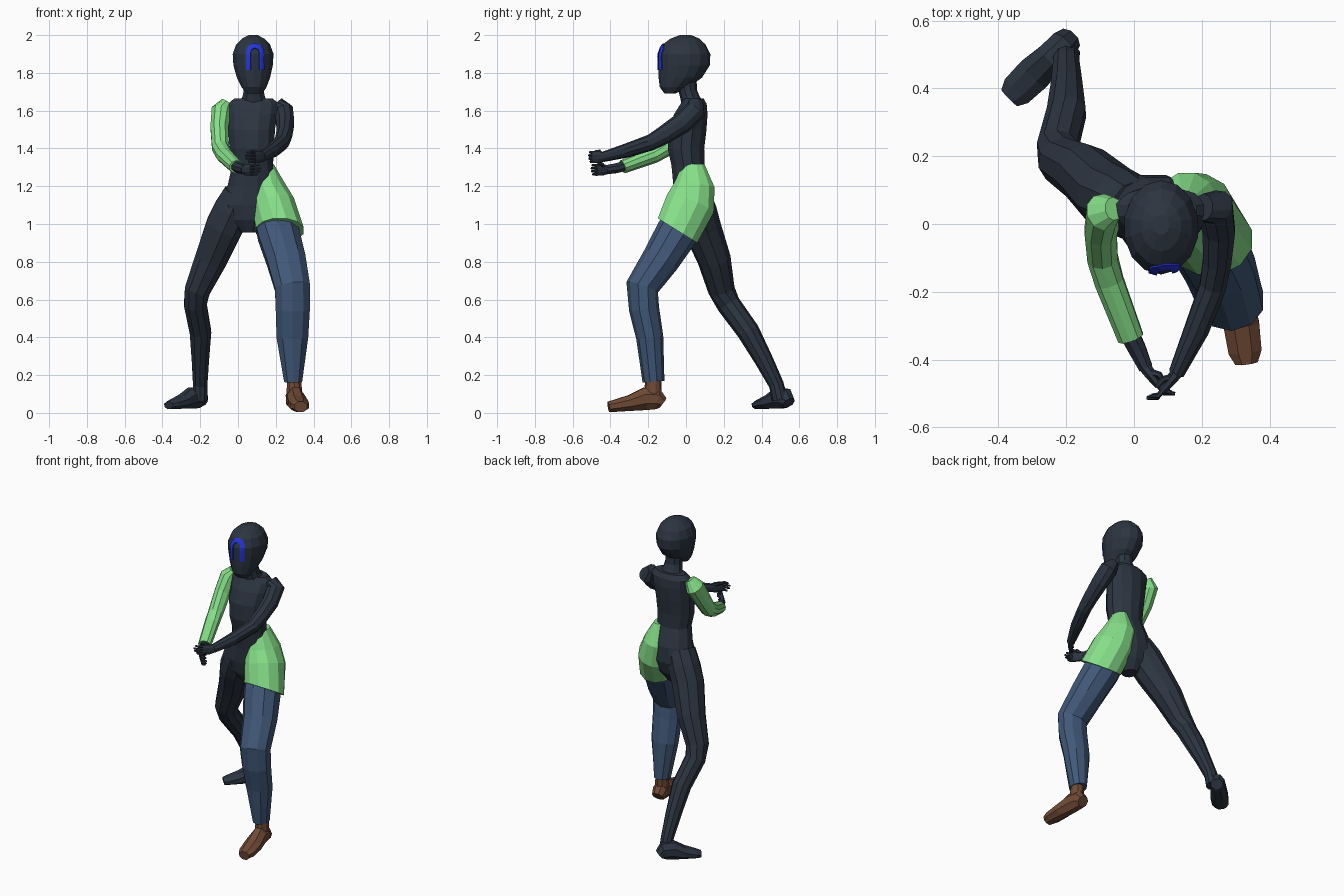
import bpy, bmesh, math
from mathutils import Vector
from mathutils.bvhtree import BVHTree

X, Y, Z = Vector((1, 0, 0)), Vector((0, 1, 0)), Vector((0, 0, 1))


def material(name, rgb):
    m = bpy.data.materials.new(name)
    m.diffuse_color = (*rgb, 1)
    return m


DARK = material("dark navy", (0.025, 0.035, 0.052))
GREEN = material("light green", (0.24, 0.74, 0.25))
BLUE = material("denim blue", (0.052, 0.098, 0.19))
BROWN = material("leather brown", (0.16, 0.068, 0.036))
ROYAL = material("royal blue", (0.018, 0.035, 0.68))


def finish(name, bm, mat):
    bmesh.ops.recalc_face_normals(bm, faces=bm.faces)
    me = bpy.data.meshes.new(name)
    bm.to_mesh(me)
    bm.free()
    me.materials.append(mat)
    ob = bpy.data.objects.new(name, me)
    bpy.context.collection.objects.link(ob)
    return ob


def loft(name, rings, mat, side=X, sides=10, axis=None, end_axis=None):
    """Faceted tube through rings of (x, y, z, radius along side, radius across)."""
    bm = bmesh.new()
    pts = [Vector(r[:3]) for r in rings]
    loops = []
    for i, r in enumerate(rings):
        t = Vector(axis) if axis else pts[min(i + 1, len(pts) - 1)] - pts[max(i - 1, 0)]
        if end_axis and i == len(rings) - 1:
            t = Vector(end_axis)
        t.normalize()
        u = (side - t * side.dot(t)).normalized()
        v = t.cross(u)
        ru, rv = r[3], r[-1]
        loop = []
        for k in range(sides):
            a = 2 * math.pi * (k + 0.5) / sides
            loop.append(bm.verts.new(pts[i] + u * ru * math.cos(a) + v * rv * math.sin(a)))
        loops.append(loop)
    for a, b in zip(loops, loops[1:]):
        for k in range(sides):
            j = (k + 1) % sides
            bm.faces.new((a[k], a[j], b[j], b[k]))
    bm.faces.new(loops[0])
    bm.faces.new(loops[-1])
    return finish(name, bm, mat)


# Head: horizontal rings, chin pushed forward
head = loft("head", [
    (.087, -.085, 1.69, .042, .028), (.085, -.062, 1.725, .068, .077),
    (.082, -.03, 1.775, .09, .115), (.08, -.011, 1.84, .107, .137),
    (.08, -.01, 1.90, .111, .139), (.08, -.01, 1.95, .092, .114),
    (.08, -.006, 1.982, .06, .075), (.08, -.002, 2.0, .024, .03)],
    DARK, sides=14, axis=Z)

# Arch painted on the face: a strip projected onto the head
tree = BVHTree.FromPolygons([v.co for v in head.data.vertices],
                            [p.vertices for p in head.data.polygons])
path = [(-1, 0, 1.815 + .018 * i) for i in range(6)]
path += [(-math.cos(math.pi * i / 8), math.sin(math.pi * i / 8), 1.908) for i in range(9)]
path += [(1, 0, 1.815 + .018 * i) for i in reversed(range(6))]
bm = bmesh.new()
rows = []
for cx, cz, z in path:
    row = []
    for rad in (.022, .034, .047):
        x, zz = .09 + cx * rad, z + cz * rad
        hit = tree.ray_cast(Vector((x, -1, zz)), Y)[0]
        row.append(bm.verts.new(hit - Y * .004))
    rows.append(row)
for a, b in zip(rows, rows[1:]):
    for k in range(2):
        bm.faces.new((a[k], a[k + 1], b[k + 1], b[k]))
mark = finish("face_arch", bm, ROYAL)
solid = mark.modifiers.new("thickness", "SOLIDIFY")
solid.thickness = .006
solid.offset = 0

# Torso and neck
loft("torso", [
    (.06, .03, .955, .045, .05), (.055, .035, 1.02, .11, .09),
    (.055, .04, 1.10, .15, .108), (.07, .035, 1.20, .13, .105),
    (.077, .01, 1.31, .112, .09), (.073, 0, 1.40, .122, .1),
    (.072, .008, 1.50, .128, .104), (.078, .025, 1.58, .135, .092),
    (.08, .04, 1.635, .14, .072), (.083, .04, 1.665, .105, .055)],
    DARK, sides=12, axis=Z)
loft("neck", [(.083, .035, 1.64, .08, .06), (.083, .02, 1.675, .062, .052),
              (.083, .008, 1.71, .055, .05), (.083, 0, 1.80, .055, .055)],
     DARK, axis=Z)

# Tunic panel over the forward hip
loft("tunic", [
    (.15, .04, 1.315, .04, .06), (.155, .043, 1.20, .097, .112),
    (.185, .02, 1.10, .118, .137), (.222, -.045, .965, .13, .127)],
    GREEN, sides=12, end_axis=(0, -.53, -.85))

# Forward leg with trousers and shoe
loft("trouser_leg", [
    (.17, .03, 1.08, .1, .1), (.213, -.05, .95, .115, .112),
    (.255, -.135, .81, .108, .1), (.288, -.232, .665, .098, .088),
    (.29, -.222, .55, .095, .08), (.288, -.192, .4, .088, .072),
    (.292, -.172, .165, .05, .058)], BLUE)
loft("shoe_ankle", [(.297, -.172, .2, .038, .042), (.298, -.175, .13, .042, .045),
                    (.3, -.178, .05, .045, .05)], BROWN, axis=Z)


def foot(name, heel, toe, z0, z1, mat):
    """Foot from heel to toe; sole height runs from z0 to z1."""
    h, t = Vector((*heel, 0)), Vector((*toe, 0))
    d = (t - h).normalized()
    rings = []
    for f, top, w in ((0, .085, .036), (.1, .13, .045), (.32, .135, .046),
                      (.6, .095, .054), (.88, .07, .05), (1, .06, .034)):
        p = h.lerp(t, f)
        low = z0 + (z1 - z0) * f
        half = (top - low) / 2
        rings.append((p.x, p.y, low + half, w * 1.06, half * 1.06))
    loft(name, rings, mat, side=d.cross(Z), sides=8)


foot("shoe", (.293, -.125), (.332, -.41), .018, .003, BROWN)

# Trailing leg
side = Vector((.75, -.6, 0))
loft("trailing_leg", [
    (.01, .04, 1.16, .09, .09), (-.03, .06, 1.07, .108, .1),
    (-.075, .085, .98, .105, .1), (-.145, .15, .81, .09, .088),
    (-.215, .188, .65, .07, .072), (-.226, .225, .575, .062, .064),
    (-.199, .33, .43, .06, .06), (-.199, .412, .28, .047, .05),
    (-.2, .478, .15, .04, .04), (-.2, .497, .07, .042, .042)], DARK, side=side)
foot("trailing_foot", (-.19, .545), (-.367, .372), .022, .02, DARK)

# Arms
loft("sleeve", [
    (-.06, .045, 1.645, .03, .035), (-.088, .035, 1.60, .055, .06),
    (-.098, -.02, 1.51, .05, .055), (-.093, -.10, 1.405, .047, .047),
    (-.073, -.17, 1.365, .045, .043), (-.01, -.335, 1.303, .04, .036)], GREEN)
loft("right_wrist", [(-.025, -.3, 1.315, .032, .03), (.01, -.37, 1.295, .028, .028),
                     (.035, -.425, 1.287, .022, .026)], DARK, sides=8)
loft("left_arm", [
    (.205, .05, 1.645, .035, .04), (.24, .05, 1.60, .055, .058),
    (.25, -.02, 1.535, .05, .056), (.245, -.11, 1.475, .044, .05),
    (.232, -.185, 1.432, .041, .043), (.185, -.31, 1.39, .038, .038),
    (.125, -.44, 1.355, .024, .027)], DARK)


def hand(name, wrist, d, palm):
    """Palm, four curled fingers and a thumb, fingers spread vertically."""
    w, d, n = Vector(wrist), Vector(d).normalized(), Vector(palm).normalized()
    loft(name + "_palm", [(*(w - d * .01), .024, .02), (*(w + d * .025), .034, .018),
                          (*(w + d * .065), .034, .013)], DARK, side=Z, sides=8)
    for i in range(4):
        base = w + d * .058 + Z * (.024 - .016 * i)
        reach = (.028, .034, .032, .024)[i]
        mid = base + d * reach
        tip = mid + d * reach * .6 + n * reach * .7
        loft(f"{name}_finger_{i + 1}", [(*base, .009, .009), (*mid, .008, .008),
                                        (*tip, .005, .005)], DARK, side=Z, sides=6)
    a = w + d * .015 + Z * .015
    b = a + d * .025 + Z * .015 + n * .02
    loft(name + "_thumb", [(*a, .012, .012), (*b, .01, .01),
                           (*(b + d * .028), .006, .006)], DARK, side=Z, sides=6)


hand("right_hand", (.035, -.425, 1.287), (.6, -.8, 0), (.8, .6, 0))
hand("left_hand", (.125, -.44, 1.355), (-.62, -.78, 0), (-.78, .62, 0))
